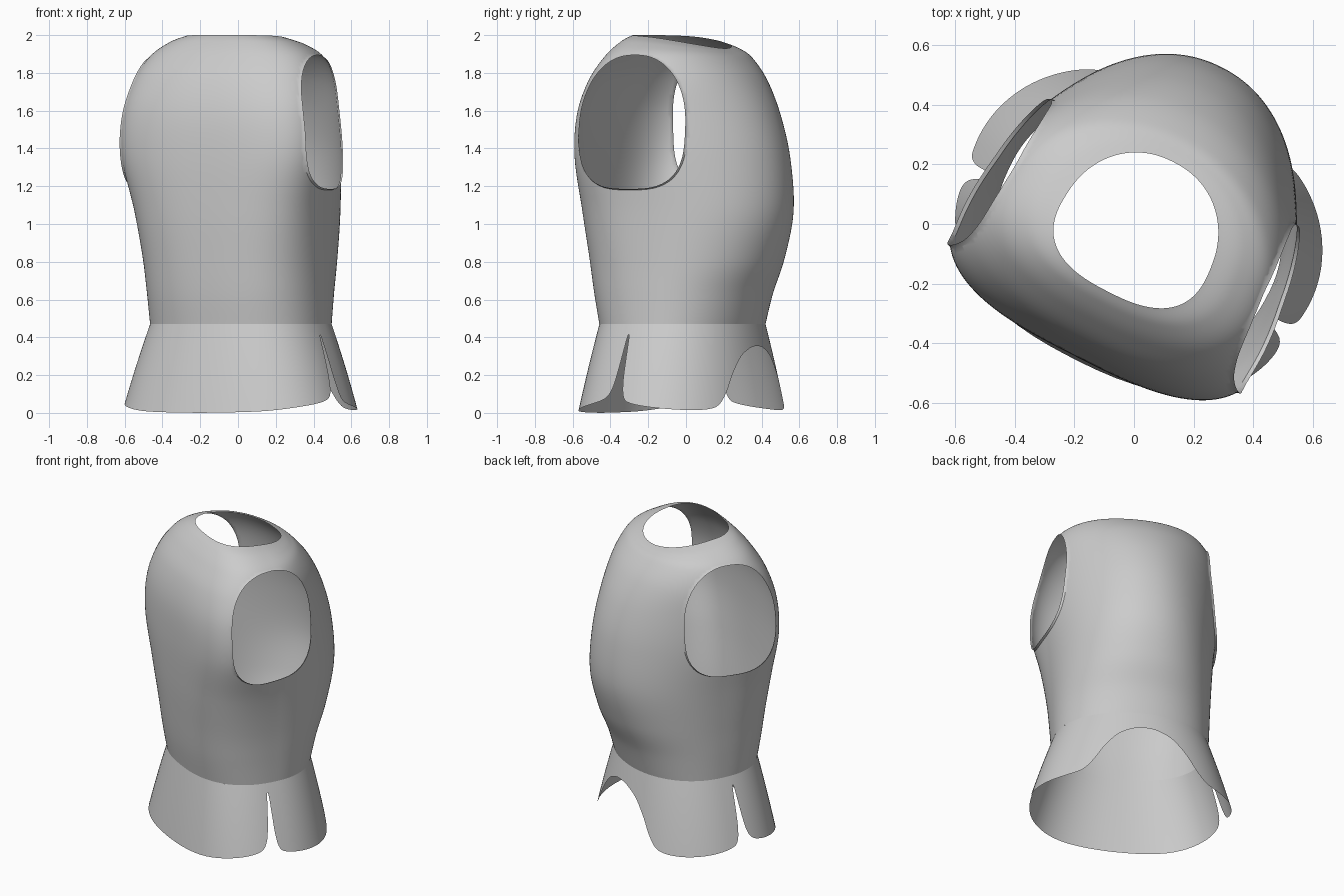
import bpy, bmesh, math
from mathutils import Vector

if "Cube" in bpy.data.objects:
    bpy.data.objects.remove(bpy.data.objects["Cube"])

TURN = math.radians(-27)          # the whole garment is turned about z
SHIFT = (0.022, -0.011, 0)


def spline(pts, steps):
    """Catmull-Rom through tuples of any length."""
    out = []
    for i in range(len(pts) - 1):
        p0, p1, p2, p3 = (pts[max(0, min(len(pts) - 1, i + j))] for j in (-1, 0, 1, 2))
        for s in range(steps):
            t = s / steps
            out.append(tuple(
                0.5 * (2*b + (c - a)*t + (2*a - 5*b + 4*c - d)*t*t + (3*b - a - 3*c + d)*t**3)
                for a, b, c, d in zip(p0, p1, p2, p3)))
    return out + [pts[-1]]


def section(phi, a, f, b, nf, nb, k):
    """Half outline point: phi 0 = chest, 90 = side, 180 = back."""
    s, c = math.sin(phi), math.cos(phi)
    if phi > math.pi - 1e-6:
        s = 0.0
    n = nf if c > 0 else nb
    r = (abs(s)**n + abs(c)**n) ** (-1 / n)
    return a * r * s * (1 + k * r * c), -(f if c > 0 else b) * r * c


def grid(bm, rows):
    vs = [[bm.verts.new(p) for p in row] for row in rows]
    for r0, r1 in zip(vs, vs[1:]):
        for i in range(len(r0) - 1):
            bm.faces.new((r0[i], r0[i + 1], r1[i + 1], r1[i]))


def finish(bm, name):
    me = bpy.data.meshes.new(name)
    bm.to_mesh(me)
    bm.free()
    ob = bpy.data.objects.new(name, me)
    bpy.context.collection.objects.link(ob)
    ob.rotation_euler.z = TURN
    ob.location = SHIFT
    m = ob.modifiers.new("mirror", 'MIRROR')
    m.use_axis[0] = True
    bpy.context.view_layer.objects.active = ob
    ob.select_set(True)
    bpy.ops.object.shade_smooth_by_angle(angle=math.radians(40))
    ob.select_set(False)
    return ob


# Torso shell: height, drop at back, half width, front, back, roundness, taper
LEVELS = [
    (0.47, 0.00, 0.483, 0.410, 0.410, 2.4, 2.1, 0.00),
    (0.63, 0.00, 0.488, 0.435, 0.460, 2.5, 2.1, 0.01),
    (0.82, 0.00, 0.496, 0.455, 0.540, 2.6, 2.1, 0.04),
    (1.07, 0.00, 0.515, 0.475, 0.600, 2.8, 2.1, 0.10),
    (1.35, 0.00, 0.548, 0.485, 0.582, 3.0, 2.1, 0.19),
    (1.58, 0.00, 0.548, 0.473, 0.520, 2.9, 2.1, 0.20),
    (1.76, 0.00, 0.525, 0.425, 0.432, 2.7, 2.1, 0.15),
    (1.89, 0.015, 0.465, 0.350, 0.340, 2.6, 2.1, 0.10),
    (1.967, 0.055, 0.365, 0.285, 0.285, 2.6, 2.2, 0.08),
    (2.00, 0.07, 0.270, 0.242, 0.245, 2.6, 2.2, 0.10),
]
N = 96
bm = bmesh.new()
rows = []
for z, drop, *shape in spline(LEVELS, 7):
    row = []
    for i in range(N + 1):
        phi = math.pi * i / N
        x, y = section(phi, *shape)
        row.append((x, y, z - drop * (1 - math.cos(phi))**2 / 4))
    rows.append(row)
grid(bm, rows)


# Armhole: trim the shell along a rounded outline seen from the side
def armhole(co):
    dy = abs((co.y + 0.05) / 0.30)
    dz = (co.z - 1.50)
    n, h = (2.3, 0.40) if dz > 0 else (3.0, 0.32)
    return (dy**n + abs(dz / h)**n) ** (1 / n) - 1


cuts = []
for e in list(bm.edges):
    v0, v1 = e.verts
    f0, f1 = armhole(v0.co), armhole(v1.co)
    if f0 * f1 < 0 and v0.co.x > 0.25 and v1.co.x > 0.25:
        cuts.append(bmesh.utils.edge_split(e, v0, f0 / (f0 - f1))[1])
bmesh.ops.connect_verts(bm, verts=cuts)
rim = set(cuts)
inside = [v for v in bm.verts if v not in rim and v.co.x > 0.25 and armhole(v.co) < 0]
bmesh.ops.delete(bm, geom=inside, context='VERTS')

# Narrow rolled lip round the armhole
edges = [e for e in bm.edges if e.is_boundary and all(v in rim for v in e.verts)]
lip = bmesh.ops.extrude_edge_only(bm, edges=edges)
for v in lip["geom"]:
    if isinstance(v, bmesh.types.BMVert):
        d = Vector((0, -0.05 - v.co.y, 1.54 - v.co.z)).normalized()
        v.co += d * 0.006 + Vector((0.014, 0, 0))
bmesh.ops.recalc_face_normals(bm, faces=bm.faces)
finish(bm, "torso_shell")

# Flared skirt: hem line as (angle, height) with side slit and back arch
HEM = [(0, 0), (30, 0.008), (52, 0.035), (66, 0.06), (72, 0.085), (75, 0.13),
       (76.7, 0.20), (78.2, 0.31), (79.2, 0.39), (80, 0.415), (80.8, 0.39),
       (81.4, 0.28), (82.2, 0.16), (84.5, 0.08), (90, 0.05), (105, 0.028),
       (125, 0.015), (138, 0.022), (144, 0.05), (149, 0.12), (154, 0.21),
       (162, 0.30), (172, 0.345), (180, 0.355)]
WAIST = (0.483, 0.410, 0.410, 2.4, 2.1, 0.0)
FLARE = (0.635, 0.495, 0.500, 2.5, 2.1, 0.0)
bm = bmesh.new()
hem = spline(HEM, 6)
rows = []
for j in range(13):
    row = []
    for deg, low in hem:
        z = 0.47 + (max(low, 0) - 0.47) * j / 12
        t = (0.47 - z) / 0.47
        t += 0.12 * t * (1 - t)
        shape = [a + (b - a) * t for a, b in zip(WAIST, FLARE)]
        x, y = section(math.radians(deg), *shape)
        row.append((x, y, z))
    rows.append(row)
grid(bm, rows)
bmesh.ops.recalc_face_normals(bm, faces=bm.faces)
finish(bm, "flared_skirt")
